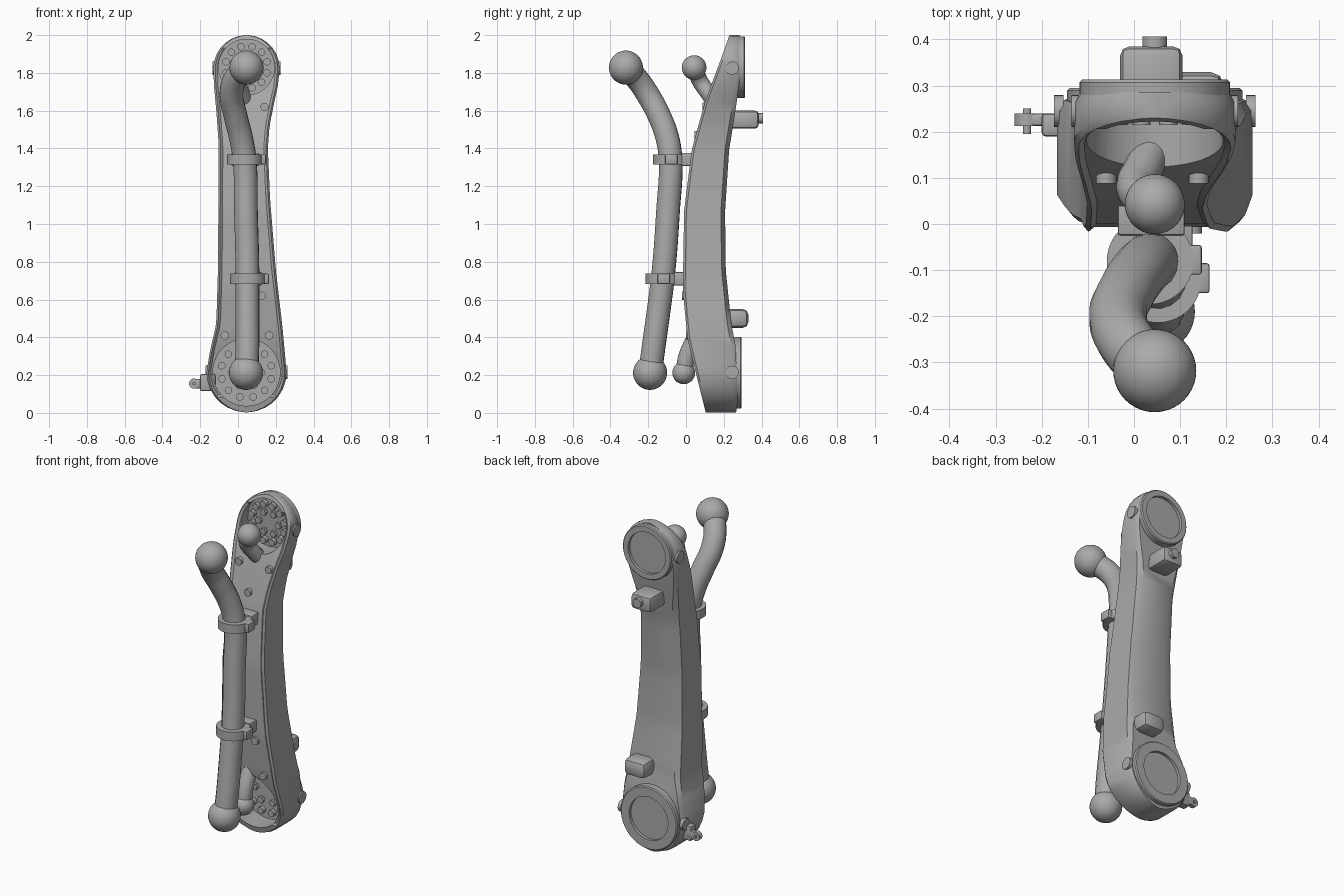
import bpy, bmesh
from math import pi, sin, cos, radians
from mathutils import Vector

if "Cube" in bpy.data.objects:
    bpy.data.objects.remove(bpy.data.objects["Cube"])

grey = bpy.data.materials.new("plain_grey")
grey.use_nodes = True
grey.diffuse_color = (0.4, 0.4, 0.4, 1)
grey.node_tree.nodes["Principled BSDF"].inputs["Base Color"].default_value = (0.4, 0.4, 0.4, 1)

CX = 0.045
TOP, BOTTOM = (1.825, 0.175), (0.215, 0.212)   # joint centre height, radius


def finish(ob, angle=35):
    bpy.ops.object.select_all(action='DESELECT')
    ob.select_set(True)
    bpy.context.view_layer.objects.active = ob
    ob.data.materials.clear()
    ob.data.materials.append(grey)
    bpy.ops.object.shade_smooth_by_angle(angle=radians(angle))
    return ob


def from_bmesh(name, bm):
    bmesh.ops.remove_doubles(bm, verts=bm.verts, dist=1e-5)
    bmesh.ops.recalc_face_normals(bm, faces=bm.faces)
    me = bpy.data.meshes.new(name)
    bm.to_mesh(me)
    bm.free()
    ob = bpy.data.objects.new(name, me)
    bpy.context.collection.objects.link(ob)
    return finish(ob)


def lathe(name, profile, centre, axis=(0, 1, 0), n=40):
    """Spin (radius, height) points around an axis through centre."""
    bm = bmesh.new()
    vs = [bm.verts.new((r, 0, h)) for r, h in profile]
    es = [bm.edges.new(pair) for pair in zip(vs, vs[1:])]
    bmesh.ops.spin(bm, geom=vs + es, cent=(0, 0, 0), axis=(0, 0, 1),
                   angle=2 * pi, steps=n, use_merge=True)
    q = Vector(axis).to_track_quat('Z', 'Y')
    for v in bm.verts:
        v.co = q @ v.co + Vector(centre)
    return from_bmesh(name, bm)


def disc(name, r, h, centre, axis=(0, 1, 0), n=24):
    return lathe(name, [(0, 0), (r, 0), (r, h), (0, h)], centre, axis, n)


def block(name, lo, hi, bevel=0.01):
    bm = bmesh.new()
    bmesh.ops.create_cube(bm, size=1)
    for v in bm.verts:
        v.co = Vector([a + (b - a) * (c + 0.5) for a, b, c in zip(lo, hi, v.co)])
    bmesh.ops.bevel(bm, geom=bm.edges[:], offset=bevel, segments=2, affect='EDGES', profile=0.5)
    return from_bmesh(name, bm)


def ball(name, centre, r):
    bm = bmesh.new()
    bmesh.ops.create_uvsphere(bm, u_segments=40, v_segments=24, radius=r)
    bmesh.ops.translate(bm, verts=bm.verts, vec=centre)
    return from_bmesh(name, bm)


def hose(name, points, r):
    cu = bpy.data.curves.new(name, 'CURVE')
    cu.dimensions = '3D'
    cu.bevel_depth, cu.bevel_resolution, cu.resolution_u = r, 6, 6
    cu.use_fill_caps = True
    sp = cu.splines.new('BEZIER')
    sp.bezier_points.add(len(points) - 1)
    for bp, co in zip(sp.bezier_points, points):
        bp.co = co
        bp.handle_left_type = bp.handle_right_type = 'AUTO'
    ob = bpy.data.objects.new(name, cu)
    bpy.context.collection.objects.link(ob)
    bpy.ops.object.select_all(action='DESELECT')
    ob.select_set(True)
    bpy.context.view_layer.objects.active = ob
    bpy.ops.object.convert(target='MESH')
    return finish(bpy.context.view_layer.objects.active, 50)


def lookup(table, z):
    """Interpolate the (z, value) table, highest z first."""
    for (z0, a), (z1, b) in zip(table, table[1:]):
        if z >= z1:
            return a + (b - a) * min(1, (z0 - z) / (z0 - z1))
    return table[-1][1]


# Outline of the arm: front, back, right and left edges along its height
FRONT = [(2, .23), (1.86, .18), (1.66, .105), (1.52, .065), (1.39, .03), (1.07, -.01),
         (.65, -.017), (.39, .008), (.2, .055), (0, .105)]
BACK = [(2, .285), (1.79, .288), (1.6, .262), (1.39, .228), (1.07, .207), (.76, .21),
        (.47, .24), (.36, .262), (.07, .275), (0, .265)]
PLUS = [(1.825, .22), (1.74, .213), (1.66, .195), (1.52, .167), (1.4, .158), (1.13, .17),
        (.76, .2), (.44, .237), (.215, .257)]
MINUS = [(1.825, -.13), (1.74, -.128), (1.6, -.115), (1.42, -.102), (.76, -.106),
         (.47, -.115), (.33, -.148), (.215, -.167)]


def arm_section(z):
    if z > TOP[0] or z < BOTTOM[0]:
        c, r = TOP if z > TOP[0] else BOTTOM
        w = max(0, r * r - (z - c) ** 2) ** 0.5
        l, r = CX - w, CX + w
    else:
        l, r = lookup(MINUS, z), lookup(PLUS, z)
    f, b = lookup(FRONT, z), lookup(BACK, z)
    w = r - l
    mid = max(0, 1 - abs(z - 1.0) / 0.65)          # back chamfer is widest mid-arm
    e, c = min(.01, w * .2), min(.015 + .05 * mid, w * .25)
    return [(l + e, f), (r - e, f), (r, f + .012), (r, b - .022),
            (r - c, b), (l + c, b), (l, b - .022), (l, f + .012)]


# Arm shell
heights = [TOP[0] + TOP[1] * sin(radians(a)) for a in (87, 75, 62, 50, 38, 25, 12)]
heights += [1.825 - 1.61 * i / 34 for i in range(35)]
heights += [BOTTOM[0] - BOTTOM[1] * sin(radians(a)) for a in (12, 25, 38, 50, 62, 75, 87)]
bm = bmesh.new()
rings = [[bm.verts.new((x, y, z)) for x, y in arm_section(z)] for z in heights]
panel = []
for a, b in zip(rings, rings[1:]):
    for i in range(8):
        j = (i + 1) % 8
        face = bm.faces.new((a[i], a[j], b[j], b[i]))
        if i == 0 and b[0].co.z > .06 and a[0].co.z < 1.95:
            panel.append(face)
bm.faces.new(rings[0])
bm.faces.new(rings[-1])
bmesh.ops.recalc_face_normals(bm, faces=bm.faces)
bmesh.ops.inset_region(bm, faces=panel, thickness=.012, depth=-.01, use_even_offset=True)
arm = from_bmesh("arm_shell", bm)

# Round joint pockets cut in the front of the arm
for tag, (z, r), floor in (("upper", (1.83, .148), .24), ("lower", (.215, .178), .225)):
    cutter = disc("pocket_cutter", r, floor + .4, (CX, -.4, z), n=48)
    cutter.hide_render = True
    mod = arm.modifiers.new("pocket", 'BOOLEAN')
    mod.operation, mod.solver, mod.object = 'DIFFERENCE', 'EXACT', cutter
    bpy.context.view_layer.objects.active = arm
    bpy.ops.object.modifier_apply(modifier=mod.name)
    bpy.data.objects.remove(cutter)
    # Bolts on the pocket floor
    for k in range(12):
        a = 2 * pi * (k + .5) / 12
        disc(tag + "_bolt", .02, .03, (CX + .76 * r * cos(a), floor - .025, z + .76 * r * sin(a)), n=12)
    for k in range(6):
        a = 2 * pi * k / 6
        disc(tag + "_inner_bolt", .02, .025, (CX + .45 * r * cos(a), floor - .02, z + .45 * r * sin(a)), n=6)
finish(arm)

# Dished flanges on the back
for name, r, inner, y0, y1, z in (("upper_flange", .163, .125, .26, .313, 1.83),
                                  ("lower_flange", .19, .13, .25, .295, .212)):
    lathe(name, [(0, y0), (r, y0), (r, y1 - .006), (r - .006, y1), (inner, y1),
                 (inner, y1 - .018), (0, y1 - .018)], (CX, 0, z), n=48)

# Outer hose with ball ends
hose("outer_hose", [(.045, -.32, 1.825), (-.01, -.265, 1.775), (-.035, -.205, 1.69),
                    (-.015, -.145, 1.58), (.015, -.1, 1.46), (.035, -.082, 1.34),
                    (.042, -.095, 1.07), (.05, -.118, .76), (.05, -.145, .54),
                    (.05, -.17, .36), (.045, -.19, .21)], .063)
ball("outer_hose_top_ball", (.045, -.318, 1.828), .09)
ball("outer_hose_bottom_ball", (.042, -.19, .212), .09)

# Inner hoses entering the arm
hose("inner_top_hose", [(.045, .045, 1.825), (.005, .075, 1.755), (.02, .12, 1.69), (.045, .17, 1.62)], .043)
ball("inner_top_ball", (.045, .043, 1.828), .065)
hose("inner_bottom_hose", [(.045, -.01, .22), (.045, .005, .3), (.045, .06, .42)], .045)
ball("inner_bottom_ball", (.045, -.012, .212), .06)

# Hose clamps
for tag, x, y, z in (("upper", .035, -.08, 1.342), ("lower", .052, -.12, .71)):
    lathe(tag + "_clamp_ring", [(.06, -.027), (.094, -.027), (.094, .027), (.06, .027), (.06, -.027)],
          (x, y, z), (0, 0, 1))
    block(tag + "_clamp_foot", (x - .07, y + .055, z - .035), (x + .075, y + .15, z + .035), .006)
    block(tag + "_clamp_lug", (x + .07, y - .03, z - .027), (x + .112, y + .035, z + .027), .006)

# Screws on the front panel
for x, z in ((.14, 1.62), (-.06, 1.62), (.03, 1.47), (-.07, .41), (.165, .41), (.125, .62)):
    disc("panel_screw", .022, .03, (x, lookup(FRONT, z) - .006, z), n=16)

# Bosses on the sides beside each joint
for z, edges in ((1.825, (-.13, .22)), (.215, (-.167, .257))):
    for x, s in zip(edges, (-1, 1)):
        disc("side_boss", .035, .02, (x - s * .014, .245, z), (s, 0, 0), 20)

# Knobs on the back
block("upper_back_knob", (-.03, .23, 1.505), (.105, .385, 1.6), .02)
disc("upper_knob_pin", .027, .05, (.045, .357, 1.56))
block("lower_back_knob", (.05, .2, .45), (.195, .33, .55), .03)

# Lug on the lower side
block("lug_base", (-.2, .19, .115), (-.12, .24, .205), .008)
block("lug_plate", (-.235, .213, .13), (-.17, .24, .18), .006)
disc("lug_eye", .027, .027, (-.232, .213, .155))
disc("lug_pin", .009, .055, (-.232, .195, .155), n=12)
